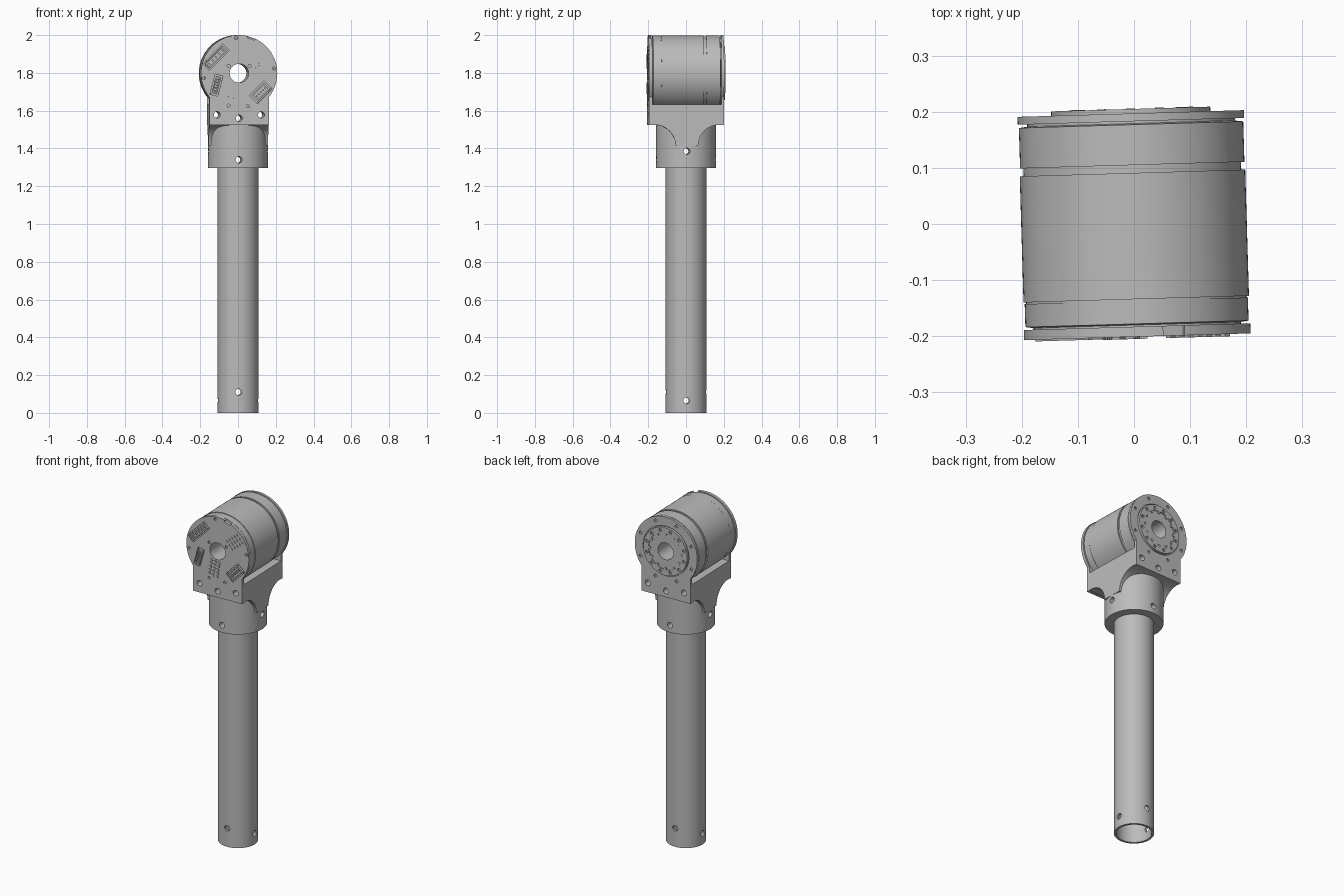
import bpy, bmesh, math
from mathutils import Matrix, Vector

if "Cube" in bpy.data.objects:
    bpy.data.objects.remove(bpy.data.objects["Cube"])

AXIS_Z = 1.798      # height of the motor axis
R = 0.202           # motor end plate radius
HALF = 0.158        # half width of the bracket and collar radius
TURN = Matrix.Rotation(math.radians(1.7), 4, 'Z')

GREY = (0.5, 0.5, 0.5, 1)
grey = bpy.data.materials.new("metal grey")
grey.use_nodes = True
grey.diffuse_color = GREY
grey.node_tree.nodes["Principled BSDF"].inputs["Base Color"].default_value = GREY


def make(name, bm):
    bmesh.ops.recalc_face_normals(bm, faces=bm.faces)
    mesh = bpy.data.meshes.new(name)
    bm.to_mesh(mesh)
    bm.free()
    mesh.materials.append(grey)
    obj = bpy.data.objects.new(name, mesh)
    bpy.context.collection.objects.link(obj)
    return obj


def revolve(name, profile, matrix=Matrix(), steps=64):
    """Spin a closed (radius, height) profile round the z axis."""
    bm = bmesh.new()
    verts = [bm.verts.new((r, 0, h)) for r, h in profile]
    edges = [bm.edges.new((verts[i - 1], verts[i])) for i in range(len(verts))]
    bmesh.ops.spin(bm, geom=verts + edges, cent=(0, 0, 0), axis=(0, 0, 1),
                   angle=math.tau, steps=steps, use_duplicate=False)
    bmesh.ops.remove_doubles(bm, verts=bm.verts, dist=1e-5)
    bm.transform(matrix)
    return make(name, bm)


def extrude(name, points, direction):
    """Extrude a flat outline of 3D points along a direction."""
    bm = bmesh.new()
    face = bm.faces.new([bm.verts.new(p) for p in points])
    new = bmesh.ops.extrude_face_region(bm, geom=[face])["geom"]
    bmesh.ops.translate(bm, vec=direction,
                        verts=[v for v in new if isinstance(v, bmesh.types.BMVert)])
    return make(name, bm)


def add_box(bm, x, y, z, w, d, h, angle=0):
    m = (Matrix.Translation((x, y, z)) @ Matrix.Rotation(-math.radians(angle), 4, 'Y')
         @ Matrix.Diagonal((w, d, h, 1)))
    bmesh.ops.create_cube(bm, size=1, matrix=m)


def add_rod(bm, centre, radius, length, along, sides=20):
    rot = Vector((0, 0, 1)).rotation_difference(Vector(along)).to_matrix().to_4x4()
    bmesh.ops.create_cone(bm, cap_ends=True, segments=sides, radius1=radius,
                          radius2=radius, depth=length,
                          matrix=Matrix.Translation(centre) @ rot)


def cut(obj, bm):
    """Subtract a set of shapes and bake the result."""
    cutter = make("cutter", bm)
    cutter.hide_render = True
    mod = obj.modifiers.new("cut", 'BOOLEAN')
    mod.object, mod.operation, mod.solver = cutter, 'DIFFERENCE', 'EXACT'
    graph = bpy.context.evaluated_depsgraph_get()
    mesh = bpy.data.meshes.new_from_object(obj.evaluated_get(graph))
    obj.modifiers.clear()
    obj.data = mesh
    bpy.data.objects.remove(cutter)


def around(radius, degrees, y):
    a = math.radians(degrees)
    return Vector((radius * math.cos(a), y, AXIS_Z + radius * math.sin(a)))


X, Y = (1, 0, 0), (0, 1, 0)
parts = []


def pin_holes():
    """Cross pins through tube and collar, plus the bracket bolts."""
    bm = bmesh.new()
    for z, along in ((0.11, Y), (0.065, X), (1.34, Y), (1.385, X)):
        add_rod(bm, (0, 0, z), 0.017, 1, along)
    for x, z in ((-0.117, 1.578), (0, 1.56), (0.117, 1.578)):
        add_rod(bm, (x, 0, z), 0.017, 1, Y)
    return bm


# Hollow tube and collar
tube = revolve("tube", [(0.095, 0), (0.108, 0), (0.108, 1.48), (0.095, 1.48)])
collar = revolve("collar", [(0.107, 1.297), (HALF, 1.297), (HALF, 1.523), (0.107, 1.523)])

# Cradle: side profile with concave fillets down to the collar
half = [(0.19, 1.632), (0.19, 1.525)]
for i in range(13):
    a = math.radians(90 + 90 * i / 12)
    half.append((0.17 + 0.11 * math.cos(a), 1.415 + 0.11 * math.sin(a)))
outline = half + [(-y, z) for y, z in reversed(half)]
cradle = extrude("cradle", [(-HALF, y, z) for y, z in outline], (2 * HALF, 0, 0))

# Motor body with shallow grooves and a central bore
body = [(0.05, -0.19), (0.185, -0.19), (0.185, -0.18), (0.199, -0.178), (0.199, -0.137),
        (0.197, -0.137), (0.197, -0.134), (0.201, -0.134), (0.201, 0.091), (0.194, 0.091),
        (0.194, 0.105), (0.2, 0.105), (0.2, 0.177), (0.185, 0.179), (0.185, 0.19), (0.05, 0.19)]
lay = Matrix.Translation((0, 0, AXIS_Z)) @ Matrix.Rotation(-math.pi / 2, 4, 'X')
motor = revolve("motor_body", body, lay, 96)

# End plates: round top with a square foot
corner = math.degrees(math.acos(HALF / R))


def end_plate(name, y, depth):
    pts = [around(R, -corner + (180 + 2 * corner) * i / 72, y) for i in range(73)]
    pts += [(-HALF, y, 1.523), (HALF, y, 1.523)]
    return extrude(name, pts, (0, depth, 0))


front = end_plate("front_plate", -0.201, 0.018)
back = end_plate("back_plate", 0.183, 0.014)

for obj in (tube, collar, cradle, front, back):
    cut(obj, pin_holes())
    parts.append(obj)
parts.append(motor)

# Front plate: bore, connector pockets, edge notch and small screw holes
pockets = ((-0.122, 0.085, 0.15, 0.05, 45), (-0.12, -0.063, 0.11, 0.042, 75),
           (0.115, -0.1, 0.11, 0.06, 45))
bm = bmesh.new()
add_rod(bm, (0, -0.19, AXIS_Z), 0.05, 0.1, Y, 48)
for x, dz, w, h, angle in pockets:
    add_box(bm, x, -0.19, AXIS_Z + dz, w, 0.1, h, angle)
notch = around(R, 71, -0.19)
add_box(bm, notch.x, notch.y, notch.z, 0.02, 0.1, 0.04, 71)
for radius, angle in ((0.187, 8), (0.187, 95), (0.187, 188), (0.18, 252), (0.18, 285),
                      (0.068, 35), (0.068, 145)):
    add_rod(bm, around(radius, angle, -0.19), 0.008, 0.1, Y, 12)
cut(front, bm)

# Connectors sitting in the pockets, with a slot and pins
for i, (x, dz, w, h, angle) in enumerate(pockets):
    bm = bmesh.new()
    add_box(bm, x, -0.192, AXIS_Z + dz, w - 0.016, 0.024, h - 0.014, angle)
    connector = make(f"connector_{i + 1}", bm)
    bm = bmesh.new()
    add_box(bm, x, -0.2, AXIS_Z + dz, w - 0.034, 0.016, h - 0.028, angle)
    cut(connector, bm)
    a = math.radians(angle)
    bm = bmesh.new()
    for k in range(-2, 3):
        s = k * (w - 0.05) / 4
        add_box(bm, x + s * math.cos(a), -0.195, AXIS_Z + dz + s * math.sin(a),
                0.007, 0.016, 0.01, angle)
    parts += [connector, make(f"connector_pins_{i + 1}", bm)]

# Two pin headers on the front plate
for name, x, dz, angle in (("pin_header_upper", 0.108, 0.08, 40),
                           ("pin_header_lower", -0.022, -0.106, 80)):
    bm = bmesh.new()
    a = math.radians(angle)
    for i in range(-2, 3):
        for j in (-1, 0, 1):
            u, v = i * 0.021, j * 0.025
            add_box(bm, x + u * math.cos(a) - v * math.sin(a), -0.2,
                    AXIS_Z + dz + u * math.sin(a) + v * math.cos(a),
                    0.012, 0.01, 0.014, angle)
    parts.append(make(name, bm))

# Back plate: bore, outer screw holes and a ring groove round the hub
bm = bmesh.new()
add_rod(bm, (0, 0.19, AXIS_Z), 0.148, 0.1, Y, 64)
for i in range(8):
    add_rod(bm, around(0.178, 22.5 + 45 * i, 0.19), 0.009, 0.1, Y, 12)
cut(back, bm)

# Output hub with a circle of bolts
hub = revolve("output_hub", [(0.05, 0.185), (0.142, 0.185), (0.142, 0.205), (0.108, 0.205),
                             (0.108, 0.2), (0.05, 0.2)], lay)
bm = bmesh.new()
for i in range(12):
    add_rod(bm, around(0.124, 30 * i + 15, 0.21), 0.009, 0.03, Y, 12)
cut(hub, bm)
bm = bmesh.new()
for i in range(12):
    add_rod(bm, around(0.103, 30 * i, 0.2), 0.008, 0.012, Y, 12)
parts += [hub, make("hub_bolts", bm)]

# Turn everything slightly and smooth the curved sides
bpy.ops.object.select_all(action='DESELECT')
for obj in parts:
    obj.data.transform(TURN)
    obj.select_set(True)
bpy.context.view_layer.objects.active = parts[0]
bpy.ops.object.shade_smooth_by_angle(angle=math.radians(30))
